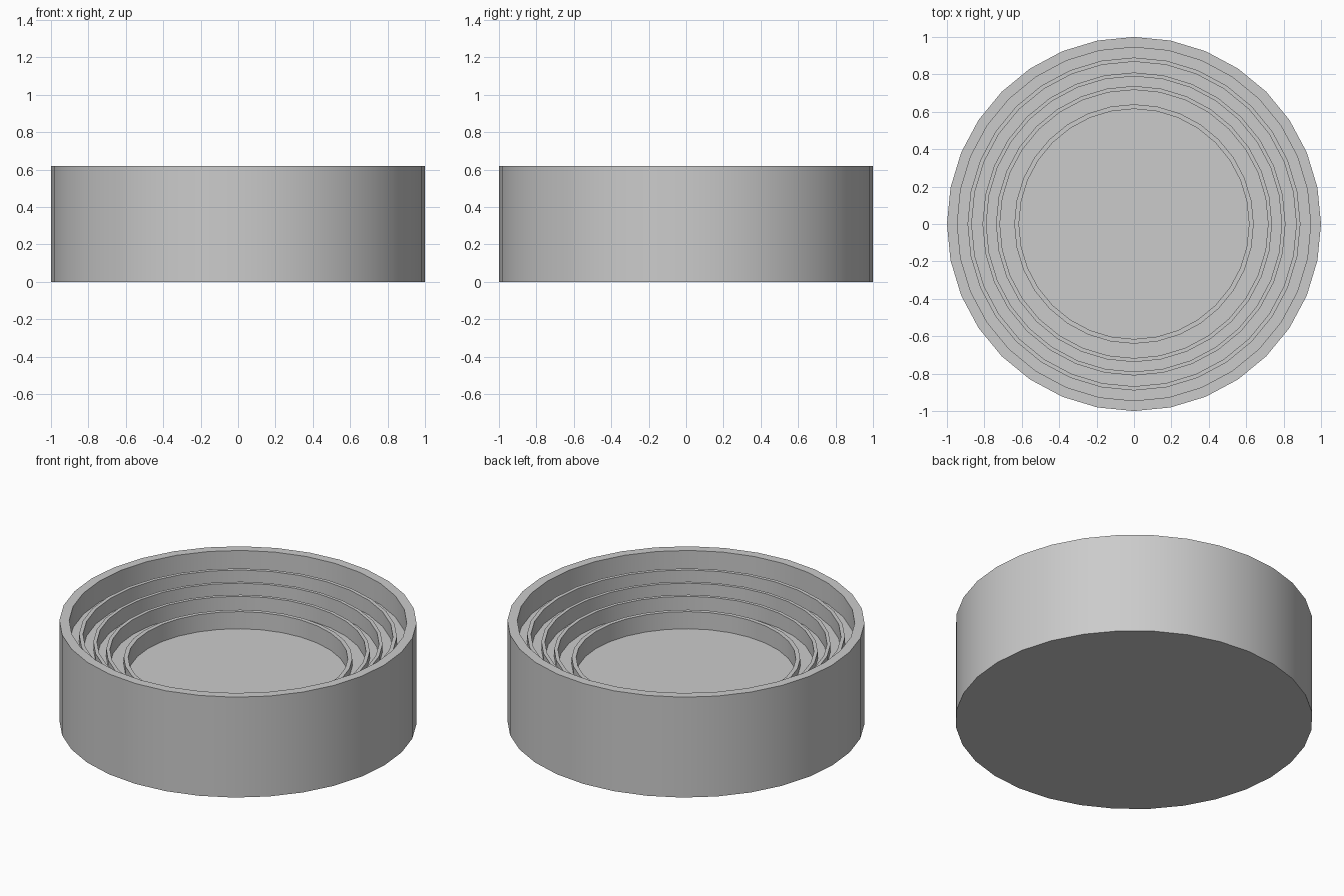
import bpy, bmesh, math

if "Cube" in bpy.data.objects:
    bpy.data.objects.remove(bpy.data.objects["Cube"])

SIDES = 32


def lathe(name, profile):
    """Revolve an (r, z) profile, closing both ends with flat discs."""
    bm = bmesh.new()
    loops = []
    for r, z in profile:
        loops.append([bm.verts.new((r * math.cos(2 * math.pi * i / SIDES),
                                    r * math.sin(2 * math.pi * i / SIDES), z))
                      for i in range(SIDES)])
    for a, b in zip(loops, loops[1:]):
        for i in range(SIDES):
            j = (i + 1) % SIDES
            bm.faces.new((a[i], a[j], b[j], b[i]))
    bm.faces.new(loops[0][::-1])
    bm.faces.new(loops[-1])
    bmesh.ops.recalc_face_normals(bm, faces=bm.faces)
    mesh = bpy.data.meshes.new(name)
    bm.to_mesh(mesh)
    bm.free()
    obj = bpy.data.objects.new(name, mesh)
    bpy.context.collection.objects.link(obj)
    bpy.context.view_layer.objects.active = obj
    obj.select_set(True)
    bpy.ops.object.shade_smooth_by_angle(angle=math.radians(30))
    return obj


# Outer wall and rim
profile = [(1.0, 0.0), (1.0, 0.62), (0.945, 0.62)]

# Descending steps, each with a thin raised lip: outer r, inner r, lip top
wall = 0.945
for outer, inner, top in [(0.89, 0.868, 0.535), (0.81, 0.79, 0.49),
                          (0.738, 0.717, 0.443), (0.64, 0.615, 0.396)]:
    step = top - 0.045
    profile += [(wall, step), (outer, step), (outer, top), (inner, top)]
    wall = inner

# Central floor
profile.append((wall, 0.29))
lathe("stepped_round_dish", profile)
